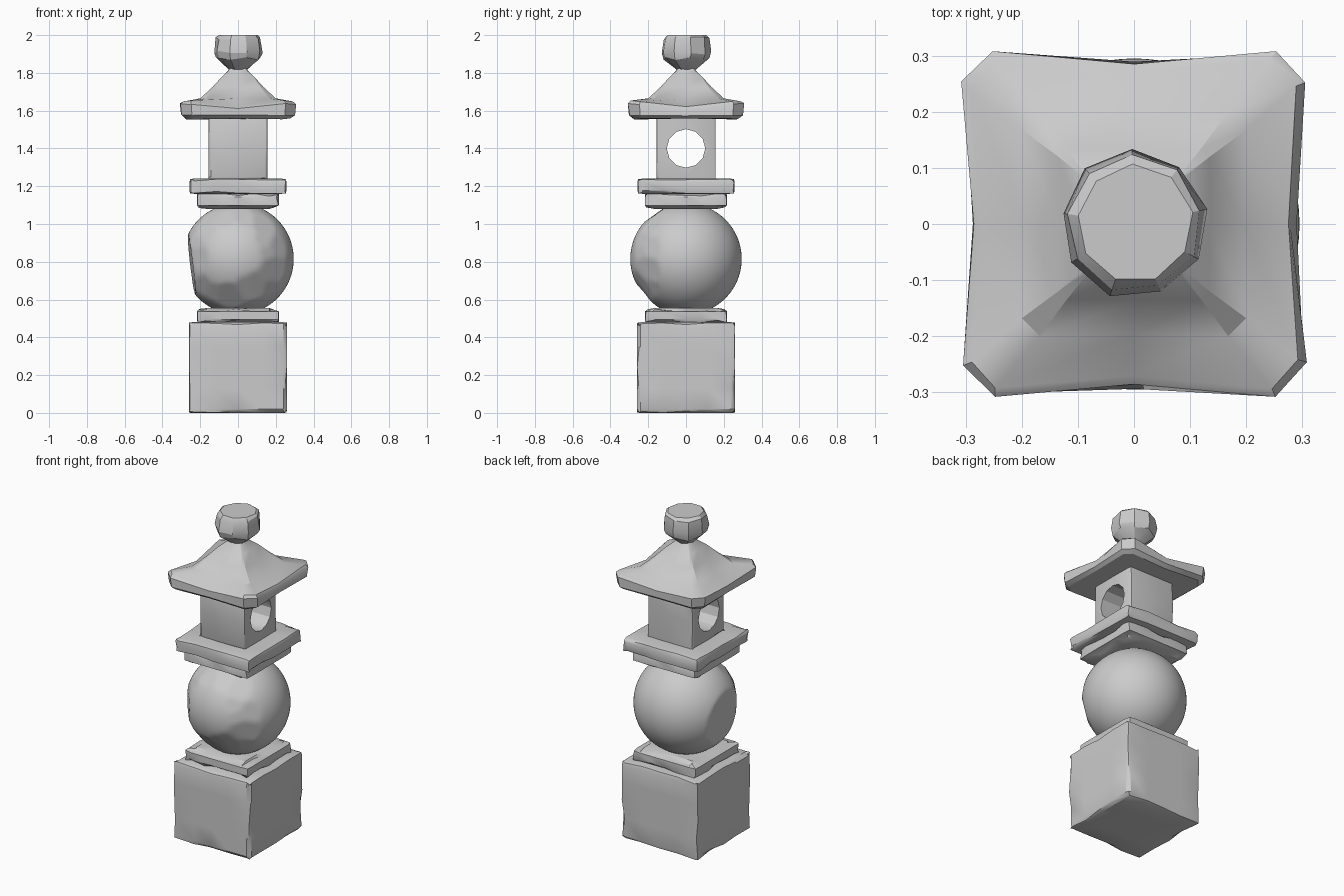
import bpy, bmesh, math, random
from mathutils import Vector

if "Cube" in bpy.data.objects:
    bpy.data.objects.remove(bpy.data.objects["Cube"])

random.seed(7)


def finish(name, bm, angle=30):
    bmesh.ops.recalc_face_normals(bm, faces=bm.faces)
    me = bpy.data.meshes.new(name)
    bm.to_mesh(me)
    bm.free()
    ob = bpy.data.objects.new(name, me)
    bpy.context.collection.objects.link(ob)
    bpy.ops.object.select_all(action='DESELECT')
    ob.select_set(True)
    bpy.context.view_layer.objects.active = ob
    bpy.ops.object.shade_smooth_by_angle(angle=math.radians(angle))
    return ob


def chipped_block(name, half, z0, z1, rim=0.02, chip=0.015, cuts=4, worn=0, worn_chip=0.05):
    """Square stone block with randomly worn edges; worn = 1 / -1 for a rough top / bottom rim."""
    hz, cz = (z1 - z0) / 2, (z0 + z1) / 2
    h = Vector((half, half, hz))
    bm = bmesh.new()
    bmesh.ops.create_cube(bm, size=2)
    for v in bm.verts:
        v.co = Vector((v.co.x * half, v.co.y * half, v.co.z * hz))
    for ax in range(3):
        r = min(rim, h[ax] * 0.45)
        inner = h[ax] - r
        n = cuts if h[ax] > 0.1 else 1
        for i in range(n + 1):
            p, no = Vector(), Vector()
            p[ax], no[ax] = -inner + 2 * inner * i / n, 1
            bmesh.ops.bisect_plane(bm, geom=bm.verts[:] + bm.edges[:] + bm.faces[:],
                                   plane_co=p, plane_no=no)
    for v in bm.verts:
        ends = [a for a in range(3) if abs(abs(v.co[a]) - h[a]) < 1e-4]
        if len(ends) < 2:
            continue
        rough = worn and 2 in ends and v.co.z * worn > 0
        for a in ends:
            if rough:
                pull = random.uniform(0.1, 1) * (worn_chip if a < 2 else 0.02)
            else:
                pull = random.random() ** 2 * min(chip, h[a] * 0.35) + 0.001
            v.co[a] -= math.copysign(pull, v.co[a])
    for v in bm.verts:
        v.co.z += cz
    return finish(name, bm)


# Stacked square stones
chipped_block("base_block", 0.26, 0, 0.48)
chipped_block("lower_slab", 0.217, 0.478, 0.555, rim=0.05, worn=1)
chipped_block("upper_slab", 0.217, 1.08, 1.162, rim=0.05, worn=-1)
chipped_block("platform", 0.256, 1.16, 1.24, rim=0.025, chip=0.012)
lantern = chipped_block("lantern_box", 0.157, 1.235, 1.58, rim=0.015, chip=0.01, cuts=2)

# Round window through the lantern box
bpy.ops.mesh.primitive_cylinder_add(vertices=12, radius=0.102, depth=1,
                                    location=(0, 0, 1.4), rotation=(0, math.pi / 2, 0))
cutter = bpy.context.object
cutter.name = "window_cutter"
cutter.hide_render = True
mod = lantern.modifiers.new("window", 'BOOLEAN')
mod.operation, mod.solver, mod.object = 'DIFFERENCE', 'EXACT', cutter
bpy.ops.object.select_all(action='DESELECT')
lantern.select_set(True)
bpy.context.view_layer.objects.active = lantern
bpy.ops.object.modifier_apply(modifier="window")
bpy.data.objects.remove(cutter)
bpy.ops.object.shade_smooth_by_angle(angle=math.radians(35))

# Stone ball: one flat break on the left, a worn ring around the front
R = 0.295
bm = bmesh.new()
bmesh.ops.create_icosphere(bm, subdivisions=5, radius=R)
dents = [(Vector((-1, -0.05, -0.12)).normalized(), 0.248)]
axis = Vector((-0.12, -1, 0.08)).normalized()
side = axis.cross(Vector((0, 0, 1))).normalized()
up = side.cross(axis)
for i in range(26):
    a = math.tau * i / 26 + random.uniform(-0.1, 0.1)
    t = random.uniform(0.72, 0.98)
    d = axis * math.cos(t) + (side * math.cos(a) + up * math.sin(a)) * math.sin(t)
    low = 0.01 if math.sin(a) < 0 else 0
    dents.append((d, R - random.uniform(0.004, 0.009) - low * random.random()))
for v in bm.verts:
    for n, dist in dents:
        over = v.co.dot(n) - dist
        if over > 0:
            v.co -= n * over
    v.co.z += 0.815
for z, s in ((0.55, -1), (1.085, 1)):
    cut = bmesh.ops.bisect_plane(bm, geom=bm.verts[:] + bm.edges[:] + bm.faces[:],
                                 plane_co=(0, 0, z), plane_no=(0, 0, s), clear_outer=True)
    bmesh.ops.edgeloop_fill(bm, edges=[e for e in cut["geom_cut"] if isinstance(e, bmesh.types.BMEdge)])
finish("stone_ball", bm)


def loft(bm, rings):
    rows = [[bm.verts.new(p) for p in ring] for ring in rings]
    for lo, hi in zip(rows, rows[1:]):
        n = len(lo)
        for i in range(n):
            bm.faces.new((lo[i], lo[(i + 1) % n], hi[(i + 1) % n], hi[i]))
    bm.faces.new(rows[0][::-1])
    bm.faces.new(rows[-1])


# Roof with upturned, blunted corners: mid half-width, corner far, corner near, z mid, z corner
levels = [(0.27, 0.275, 0.235, 1.558, 1.558),
          (0.292, 0.302, 0.248, 1.575, 1.580),
          (0.284, 0.308, 0.252, 1.610, 1.638),
          (0.276, 0.292, 0.246, 1.622, 1.652),
          (0.195, 0.200, 0.168, 1.665, 1.665),
          (0.135, 0.135, 0.120, 1.725, 1.725),
          (0.085, 0.085, 0.080, 1.780, 1.780),
          (0.052, 0.050, 0.040, 1.812, 1.812),
          (0.040, 0.040, 0.030, 1.835, 1.835)]
rings = []
for k, (m, c, a, zm, zc) in enumerate(levels):
    ring = []
    for q in range(4):
        co, si = (1, 0, -1, 0)[q], (0, 1, 0, -1)[q]
        for x, y, z in ((m, 0, zm), (c, a, zc), (a, c, zc)):
            j = random.uniform(-0.006, 0.002) if k < 4 else 0
            ring.append((x * co - y * si + j * co, x * si + y * co + j * si, z + j))
    rings.append(ring)
bm = bmesh.new()
loft(bm, rings)
finish("roof", bm)

# Faceted finial
rings = []
for r, z in ((0.045, 1.812), (0.122, 1.875), (0.132, 1.91), (0.122, 1.985), (0.104, 2.0)):
    ring = []
    for i in range(9):
        a = math.tau * i / 9 + 0.2
        s = r * random.uniform(0.96, 1.03)
        dz = 0 if z in (1.812, 2.0) else random.uniform(-0.012, 0.008)
        ring.append((s * math.cos(a), s * math.sin(a), z + dz))
    rings.append(ring)
bm = bmesh.new()
loft(bm, rings)
finish("finial", bm, 25)
